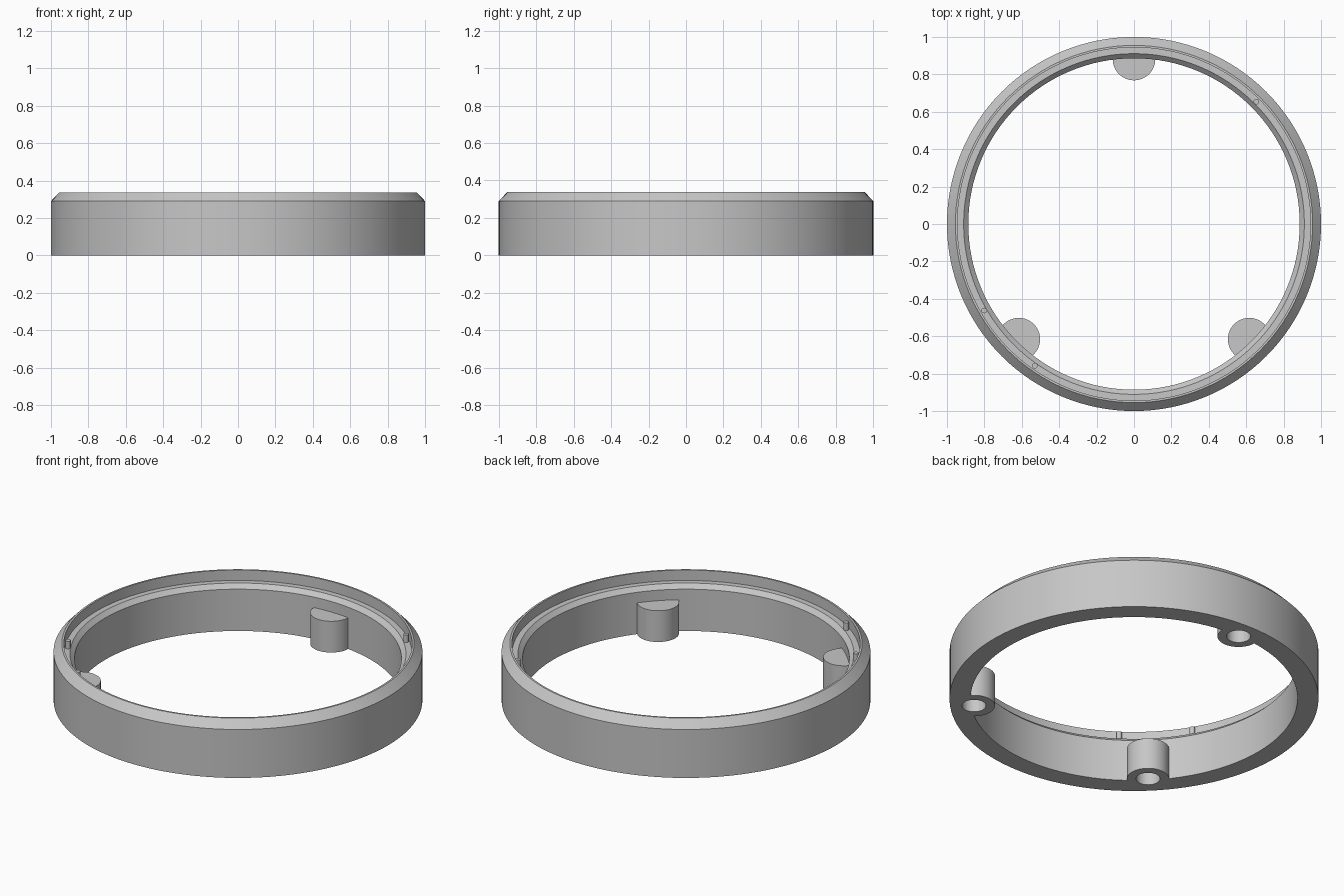
import bpy
import bmesh
from math import radians, cos, sin, tau
from mathutils import Matrix, Vector

default = bpy.data.objects.get("Cube")
if default:
    bpy.data.objects.remove(default, do_unlink=True)

grey = bpy.data.materials.new("plain grey")
grey.use_nodes = True
colour = (0.57, 0.57, 0.57, 1)
grey.diffuse_color = colour
grey.node_tree.nodes["Principled BSDF"].inputs["Base Color"].default_value = colour


def finish(name, bm):
    bmesh.ops.recalc_face_normals(bm, faces=bm.faces)
    mesh = bpy.data.meshes.new(name)
    bm.to_mesh(mesh)
    bm.free()
    mesh.materials.append(grey)
    obj = bpy.data.objects.new(name, mesh)
    bpy.context.collection.objects.link(obj)
    return obj


def lathe(name, profile, steps):
    bm = bmesh.new()
    verts = [bm.verts.new((r, 0, z)) for r, z in profile]
    edges = [bm.edges.new((v, verts[i - 1])) for i, v in enumerate(verts)]
    bmesh.ops.spin(bm, geom=verts + edges, cent=(0, 0, 0), axis=(0, 0, 1),
                   angle=tau, steps=steps, use_duplicate=False)
    bmesh.ops.remove_doubles(bm, verts=bm.verts, dist=0.0001)
    return finish(name, bm)


def cylinder(name, angle, distance, radius, bottom, top, sides):
    a = radians(angle)
    place = Vector((distance * cos(a), distance * sin(a), (bottom + top) / 2))
    bm = bmesh.new()
    bmesh.ops.create_cone(bm, cap_ends=True, segments=sides, radius1=radius,
                          radius2=radius, depth=top - bottom,
                          matrix=Matrix.Translation(place))
    return finish(name, bm)


def combine(target, tool, operation):
    mod = target.modifiers.new(operation, 'BOOLEAN')
    mod.operation = operation
    mod.solver = 'EXACT'
    mod.object = tool
    bpy.context.view_layer.objects.active = target
    bpy.ops.object.modifier_apply(modifier=mod.name)
    bpy.data.objects.remove(tool, do_unlink=True)


def smooth(obj):
    bpy.ops.object.select_all(action='DESELECT')
    obj.select_set(True)
    bpy.context.view_layer.objects.active = obj
    bpy.ops.object.shade_smooth_by_angle(angle=radians(25))


# Ring with chamfered outer rim, stepped ledge and sloped inner lip
ring = lathe("ring", [(0.886, 0), (1, 0), (1, 0.29), (0.955, 0.337),
                      (0.944, 0.337), (0.944, 0.275), (0.911, 0.275),
                      (0.886, 0.25)], 128)

# Three screw bosses merged into the wall, each with a blind hole from below
bosses = [(90, 0.882), (225, 0.871), (315, 0.871)]
for angle, distance in bosses:
    combine(ring, cylinder("boss", angle, distance, 0.114, 0, 0.187, 48), 'UNION')
for angle, distance in bosses:
    combine(ring, cylinder("drill", angle, distance, 0.065, -0.05, 0.15, 32), 'DIFFERENCE')
smooth(ring)

# Small locating pegs standing on the ledge
for i, angle in enumerate((45, 210, 235)):
    smooth(cylinder(f"locating_peg_{i + 1}", angle, 0.925, 0.015, 0.265, 0.32, 16))
